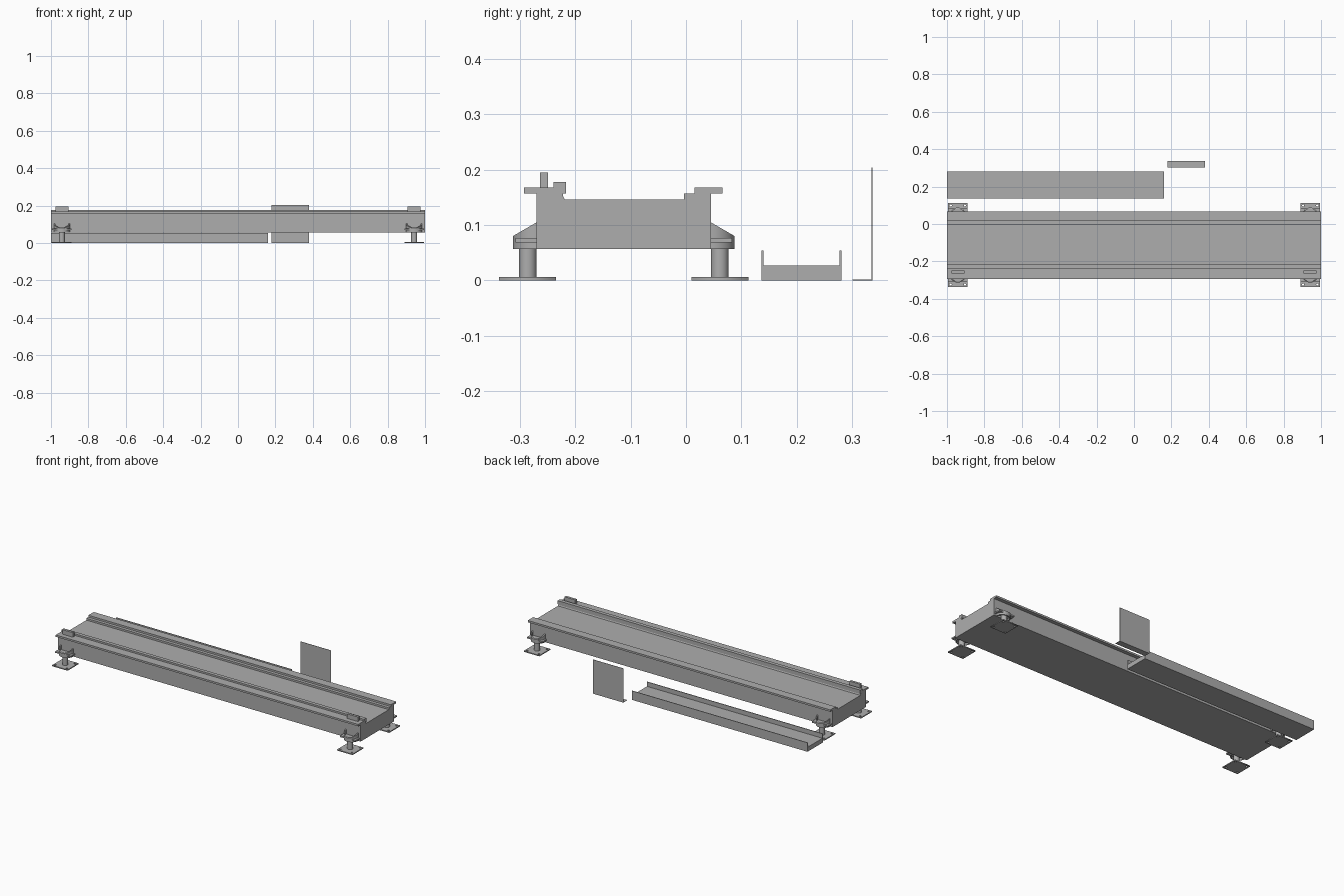
import bpy, bmesh
from math import pi, sin, cos

cube = bpy.data.objects.get("Cube")
if cube:
    bpy.data.objects.remove(cube, do_unlink=True)

grey = bpy.data.materials.new("plain grey")
grey.use_nodes = True
COLOR = (0.42, 0.42, 0.42, 1)
grey.diffuse_color = COLOR
grey.node_tree.nodes["Principled BSDF"].inputs["Base Color"].default_value = COLOR


def finish(name, bm):
    bmesh.ops.recalc_face_normals(bm, faces=bm.faces)
    mesh = bpy.data.meshes.new(name)
    bm.to_mesh(mesh)
    bm.free()
    mesh.materials.append(grey)
    ob = bpy.data.objects.new(name, mesh)
    bpy.context.collection.objects.link(ob)
    return ob


def prism(bm, points, vec):
    """Extrude a closed outline along a vector."""
    face = bm.faces.new([bm.verts.new(p) for p in points])
    new = bmesh.ops.extrude_face_region(bm, geom=[face])["geom"]
    bmesh.ops.translate(bm, vec=vec, verts=[v for v in new if isinstance(v, bmesh.types.BMVert)])


def extrude_x(name, profile, x0, x1):
    bm = bmesh.new()
    prism(bm, [(x0, y, z) for y, z in profile], (x1 - x0, 0, 0))
    return finish(name, bm)


def box(name, x0, x1, y0, y1, z0, z1):
    return extrude_x(name, [(y0, z0), (y1, z0), (y1, z1), (y0, z1)], x0, x1)


def smooth(ob):
    bpy.ops.object.select_all(action="DESELECT")
    ob.select_set(True)
    bpy.context.view_layer.objects.active = ob
    bpy.ops.object.shade_smooth_by_angle()


def ring(cx, cy, r, n, a0=0.0, a1=2 * pi):
    return [(cx + r * cos(a0 + (a1 - a0) * i / n), cy + r * sin(a0 + (a1 - a0) * i / n)) for i in range(n + 1)]


def foot_plate(name, cx, cy):
    """Square plate with four corner bolt holes."""
    half = 0.0515
    curve = bpy.data.curves.new(name, "CURVE")
    curve.dimensions = "2D"
    curve.fill_mode = "BOTH"
    curve.extrude = 0.003
    loops = [[(-half, -half), (half, -half), (half, half), (-half, half)]]
    loops += [ring(sx * 0.038, sy * 0.038, 0.006, 12)[:-1] for sx in (-1, 1) for sy in (-1, 1)]
    for pts in loops:
        spline = curve.splines.new("POLY")
        spline.points.add(len(pts) - 1)
        for p, (x, y) in zip(spline.points, pts):
            p.co = (x, y, 0, 1)
        spline.use_cyclic_u = True
    curve.materials.append(grey)
    ob = bpy.data.objects.new(name, curve)
    ob.location = (cx, cy, 0.003)
    bpy.context.collection.objects.link(ob)
    bpy.ops.object.select_all(action="DESELECT")
    ob.select_set(True)
    bpy.context.view_layer.objects.active = ob
    bpy.ops.object.convert(target="MESH")


def bracket(name, cx, wall, side):
    """Half tube against the side wall, its top cut on a slope."""
    bm = bmesh.new()
    n = 24
    outer, inner = (ring(0, 0, r, n, 0, pi) for r in (0.043, 0.037))
    rows = []
    for o, i in zip(outer, inner):
        row = []
        for x, y, top in ((*o, False), (*o, True), (*i, True), (*i, False)):
            z = 0.105 - y * 0.58 if top else 0.057
            row.append(bm.verts.new((cx + x, wall + side * y, z)))
        rows.append(row)
    for a, b in zip(rows, rows[1:]):
        for k in range(4):
            j = (k + 1) % 4
            bm.faces.new((a[k], a[j], b[j], b[k]))
    bm.faces.new(rows[0])
    bm.faces.new(rows[-1])
    smooth(finish(name, bm))


# Long bed with side walls, flanges and inner rail
extrude_x("bed", [
    (-0.27, 0.057), (0.045, 0.057), (0.045, 0.157), (0.066, 0.157), (0.066, 0.168),
    (0.015, 0.168), (0.015, 0.157), (-0.004, 0.157), (-0.004, 0.146), (-0.219, 0.146),
    (-0.222, 0.152), (-0.222, 0.157), (-0.217, 0.157), (-0.217, 0.178), (-0.239, 0.178),
    (-0.239, 0.168), (-0.293, 0.168), (-0.293, 0.157), (-0.27, 0.157)], -1, 1)

# Levelling feet, brackets and guide blocks at the corners
for sx, end in ((-1, "right"), (1, "left")):
    cx = sx * 0.942
    box("guide_block_" + end, cx - 0.035, cx + 0.035, -0.264, -0.249, 0.168, 0.195)
    for side, wall, row in ((-1, -0.27, "front"), (1, 0.045, "back")):
        tag = f"_{row}_{end}"
        cy = wall + side * 0.016
        foot_plate("foot_plate" + tag, cx, cy)
        bm = bmesh.new()
        prism(bm, [(x, y, 0.006) for x, y in ring(cx, cy, 0.016, 32)[:-1]], (0, 0, 0.066))
        smooth(finish("foot_post" + tag, bm))
        bracket("bracket" + tag, cx, wall, side)
        y0, y1 = sorted((wall, wall + side * 0.038))
        box("bracket_ledge" + tag, cx - 0.052, cx + 0.052, y0, y1, 0.069, 0.077)

# Loose channel tray behind the bed
extrude_x("channel_tray", [
    (0.136, 0), (0.281, 0), (0.281, 0.054), (0.277, 0.054),
    (0.277, 0.027), (0.14, 0.027), (0.14, 0.054), (0.136, 0.054)], -1, 0.16)

# Thin upright panel with a bottom lip
extrude_x("angle_panel", [
    (0.301, 0), (0.337, 0), (0.337, 0.204), (0.3355, 0.204),
    (0.3355, 0.002), (0.301, 0.002)], 0.178, 0.38)
